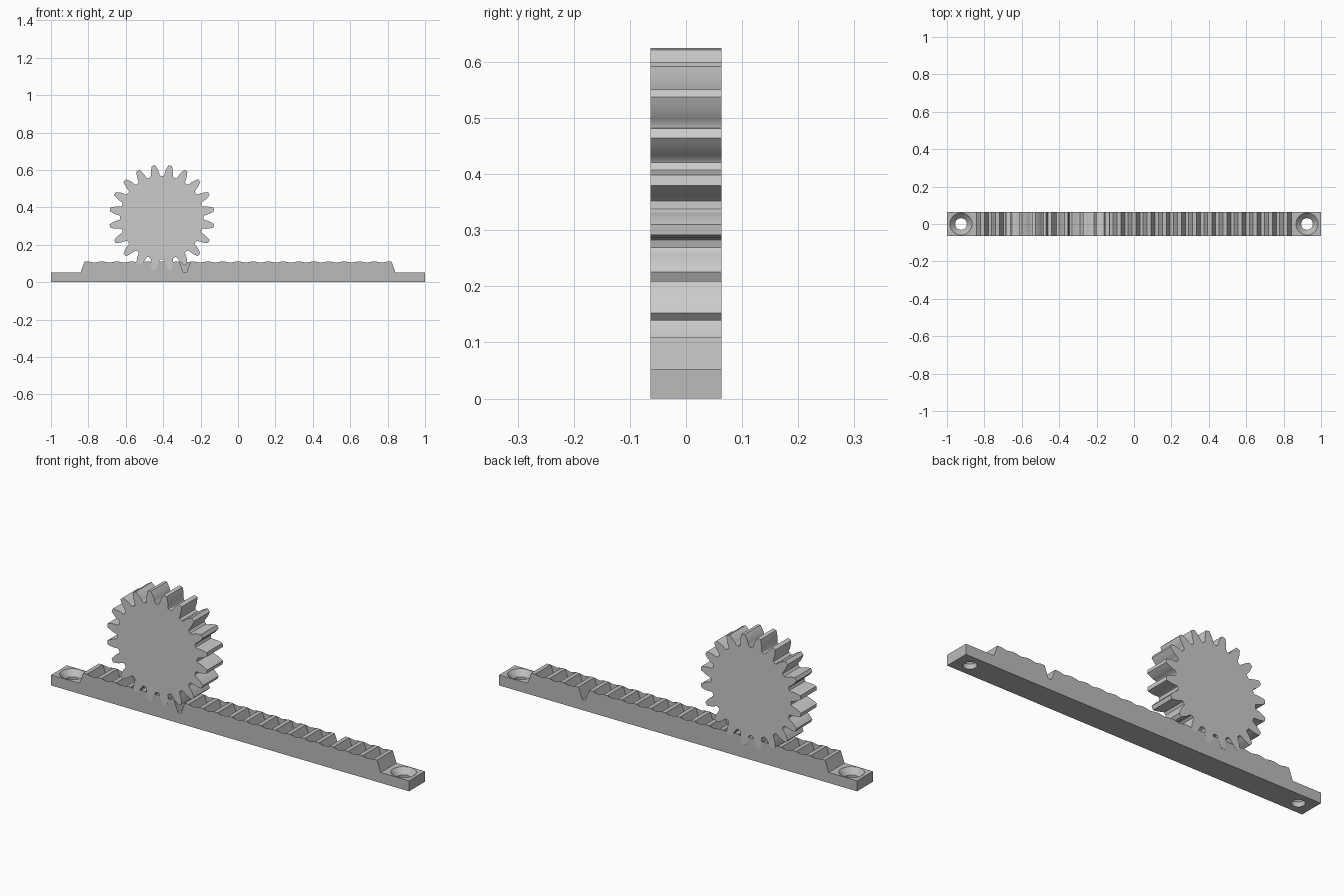
import bpy, bmesh
from math import sin, cos, radians

if "Cube" in bpy.data.objects:
    bpy.data.objects.remove(bpy.data.objects["Cube"])

W = 0.063          # half width in y
PITCH = 0.081      # tooth spacing of the rack
TOP, LOW = 0.11, 0.053
TIP, ROOT = 0.0107, 0.0316   # half widths of a rack tooth at tip and root


def material(name, color):
    m = bpy.data.materials.new(name)
    m.diffuse_color = (*color, 1)
    m.use_nodes = True
    m.node_tree.nodes["Principled BSDF"].inputs["Base Color"].default_value = m.diffuse_color
    return m


def finish(bm, name, mat=None):
    me = bpy.data.meshes.new(name)
    bm.to_mesh(me)
    bm.free()
    ob = bpy.data.objects.new(name, me)
    bpy.context.collection.objects.link(ob)
    if mat:
        me.materials.append(mat)
    return ob


def prism(name, outline, half, mat):
    """Extrude an (x, z) outline symmetrically along y."""
    bm = bmesh.new()
    face = bm.faces.new([bm.verts.new((x, -half, z)) for x, z in outline])
    ext = bmesh.ops.extrude_face_region(bm, geom=[face])
    moved = [v for v in ext["geom"] if isinstance(v, bmesh.types.BMVert)]
    bmesh.ops.translate(bm, verts=moved, vec=(0, 2 * half, 0))
    bmesh.ops.recalc_face_normals(bm, faces=bm.faces)
    return finish(bm, name, mat)


def smooth(ob, angle):
    bpy.ops.object.select_all(action='DESELECT')
    ob.select_set(True)
    bpy.context.view_layer.objects.active = ob
    bpy.ops.object.shade_smooth_by_angle(angle=radians(angle))


def countersink(x):
    """Revolved cutter: straight hole with a conical seat."""
    bm = bmesh.new()
    n = 32
    rings = []
    for r, z in [(0.031, -0.02), (0.031, 0.025), (0.059, LOW), (0.059, 0.08)]:
        rings.append([bm.verts.new((x + r * cos(6.2831853 * i / n),
                                    r * sin(6.2831853 * i / n), z)) for i in range(n)])
    for a, b in zip(rings, rings[1:]):
        for i in range(n):
            j = (i + 1) % n
            bm.faces.new((a[i], a[j], b[j], b[i]))
    bm.faces.new(rings[0][::-1])
    bm.faces.new(rings[-1])
    bmesh.ops.recalc_face_normals(bm, faces=bm.faces)
    return finish(bm, "hole_cutter")


dark = material("dark_grey", (0.5, 0.5, 0.5))
light = material("light_grey", (0.77, 0.765, 0.75))

# Toothed rack with low mounting ends
outline = [(-1, 0), (-1, LOW)]
for k in range(-10, 11):
    x = k * PITCH
    outline += [(x - ROOT, LOW), (x - TIP, TOP), (x + TIP, TOP), (x + ROOT, LOW)]
outline += [(1, LOW), (1, 0)]
rack = prism("rack", outline, W, dark)

# Countersunk screw holes
for x in (-0.925, 0.925):
    cutter = countersink(x)
    mod = rack.modifiers.new("hole", 'BOOLEAN')
    mod.operation = 'DIFFERENCE'
    mod.solver = 'EXACT'
    mod.object = cutter
    bpy.context.view_layer.objects.active = rack
    bpy.ops.object.modifier_apply(modifier=mod.name)
    bpy.data.objects.remove(cutter)
smooth(rack, 30)

# Thin side skins closing the tooth gaps, with one open notch per side
bm = bmesh.new()
for y, open_gap in ((-W, -4), (W, 6)):
    for k in range(-10, 10):
        if k == open_gap:
            continue
        a, b = k * PITCH, (k + 1) * PITCH
        pts = [(a + ROOT, LOW), (b - ROOT, LOW), (b - TIP, TOP),
               ((a + b) / 2, 0.104), (a + TIP, TOP)]
        f = bm.faces.new([bm.verts.new((x, y, z)) for x, z in pts])
        f.normal_update()
        if f.normal.y * y < 0:
            f.normal_flip()
finish(bm, "rack_side_skins", dark)

# Spur gear meshing with the rack
TEETH = 20
flank = [(0.223, 7.2), (0.229, 5.9), (0.241, 5.3), (0.255, 4.4), (0.27, 3.0), (0.2815, 1.9)]
tooth = [(r, -a) for r, a in flank] + [(r, a) for r, a in reversed(flank)]
outline = []
for i in range(TEETH):
    mid = 9 + i * 360 / TEETH
    for r, a in tooth:
        t = radians(mid + a)
        outline.append((-0.407 + r * cos(t), 0.345 + r * sin(t)))
gear = prism("gear", outline, W + 0.0004, light)
smooth(gear, 30)
